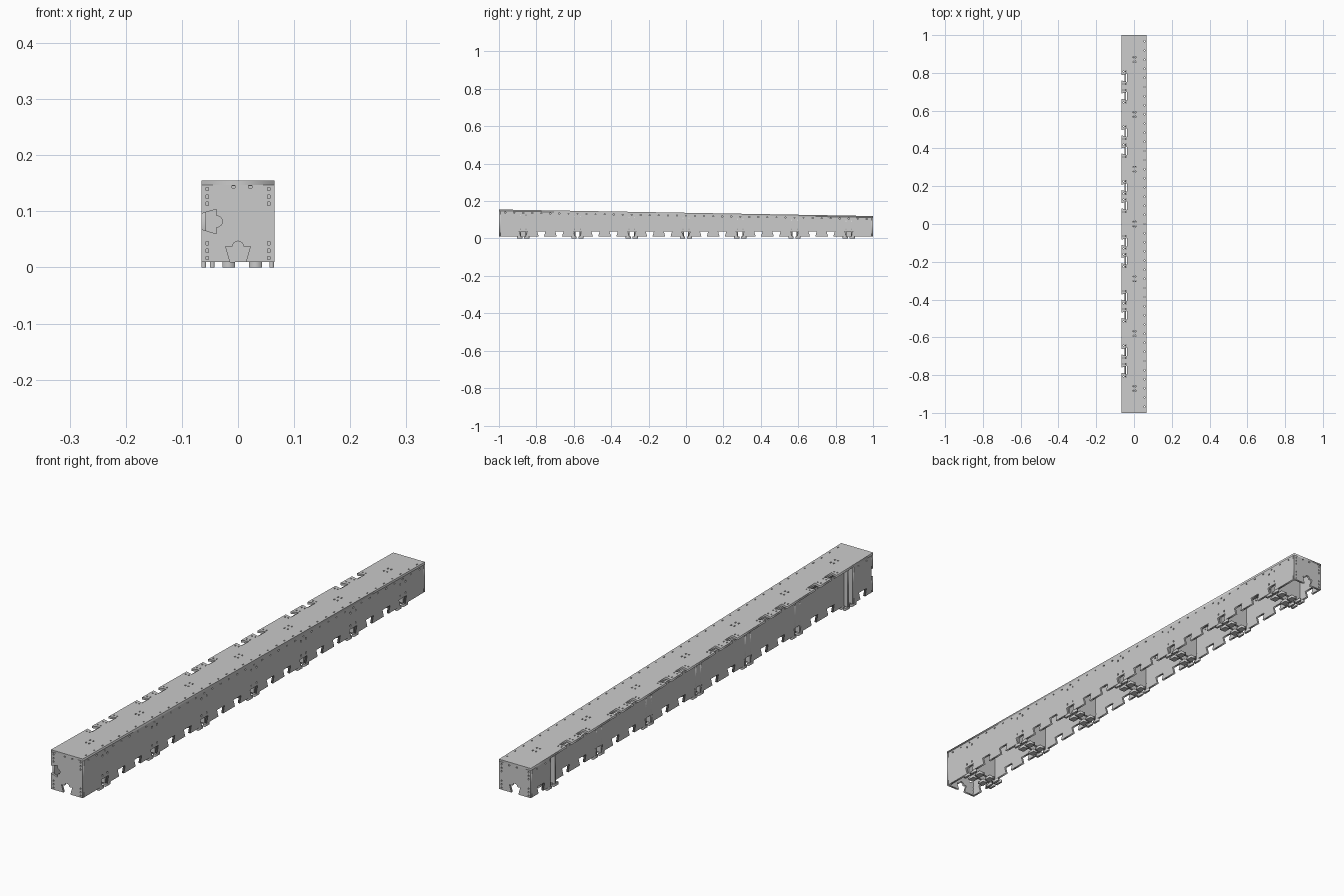
import bpy, math
from mathutils import Matrix, Vector

if "Cube" in bpy.data.objects:
    bpy.data.objects.remove(bpy.data.objects["Cube"])

T = 0.008                      # sheet thickness
STEP = 0.0967                  # dovetail pitch
RIBS = [k * 3 * STEP for k in range(-3, 4)]


def top_z(y):
    return 0.1375 - 0.0175 * y


def panel(name, outline, holes, u, v, n, origin, thick=T):
    """Flat sheet cut from an outline with holes, placed in a u/v/n frame."""
    cu = bpy.data.curves.new(name, 'CURVE')
    cu.dimensions = '2D'
    cu.fill_mode = 'BOTH'
    cu.extrude = thick / 2
    for pts in [outline] + holes:
        s = cu.splines.new('POLY')
        s.points.add(len(pts) - 1)
        for p, (a, b) in zip(s.points, pts):
            p.co = (a, b, 0, 1)
        s.use_cyclic_u = True
    tmp = bpy.data.objects.new(name + "_curve", cu)
    bpy.context.collection.objects.link(tmp)
    bpy.context.view_layer.update()
    me = bpy.data.meshes.new_from_object(tmp.evaluated_get(bpy.context.evaluated_depsgraph_get()))
    bpy.data.objects.remove(tmp)
    m = Matrix((Vector(u), Vector(v), Vector(n))).transposed().to_4x4()
    m.translation = origin
    me.transform(m)
    ob = bpy.data.objects.new(name, me)
    bpy.context.collection.objects.link(ob)
    return ob


def yz(name, outline, holes, x):
    return panel(name, outline, holes, (0, 1, 0), (0, 0, 1), (1, 0, 0), (x, 0, 0))


def xz(name, outline, holes, y):
    return panel(name, outline, holes, (1, 0, 0), (0, 0, 1), (0, -1, 0), (0, y, 0))


def dovetail(c, base, arc=False):
    """Notch points along an edge at height base, listed in rising order."""
    pts = [(c - 0.014, base), (c - 0.022, base + 0.027)]
    if arc:
        pts += [(c - 0.01 * math.cos(math.pi * i / 8), base + 0.027 + 0.01 * math.sin(math.pi * i / 8))
                for i in range(9)]
    return pts + [(c + 0.022, base + 0.027), (c + 0.014, base)]


def slot(a, b, w=0.005, h=0.007):
    return [(a - w / 2, b - h / 2), (a + w / 2, b - h / 2), (a + w / 2, b + h / 2), (a - w / 2, b + h / 2)]


def wall(name, x, y0, y1, centres):
    """Long side sheet with a dovetailed lower edge and a sloping top."""
    out = [(y0, 0.01)]
    for c in centres:
        out += dovetail(c, 0.01)
    out += [(y1, 0.01), (y1, top_z(y1) - T), (y0, top_z(y0) - T)]
    holes = []
    n = int((y1 - y0 - 0.04) / (STEP / 2))
    for i in range(n + 1):
        y = (y0 + y1) / 2 + (i - n / 2) * STEP / 2
        holes.append(slot(y, top_z(y) - 0.016, 0.007, 0.004))
    for r in RIBS:
        if y0 < r - 0.03 and r + 0.03 < y1:
            holes += [slot(r + dy, z) for dy in (-0.015, 0.015) for z in (0.05, top_z(r) - 0.03)]
    return yz(name, out, holes, x)


# Side walls: right one full length, left one set back between the end ribs
teeth = [k * STEP for k in range(-9, 10)]
wall("right_wall", 0.065 - T / 2, -1 + T, 1 - T, teeth)
wall("left_wall_recessed", -0.046, RIBS[0] - 0.015, RIBS[-1] + 0.015, teeth[1:-1])
wall("left_wall_front_end", -0.065 + T / 2, -1 + T, -0.885, [-0.94])
wall("left_wall_back_end", -0.065 + T / 2, 0.885, 1 - T, [0.94])

# Sloping top sheet with pairs of dovetails on its left edge
cuts = [r + d for r in RIBS[:-1] for d in (STEP, 2 * STEP)]
edge = []
for c in cuts:
    edge += [(-0.065 + (q - 0.0), p) for p, q in dovetail(c, 0.0)]
outline = [(0.065, -1), (0.065, 1), (-0.065, 1)] + edge[::-1] + [(-0.065, -1)]
holes = [slot(0.055, -0.967 + i * STEP / 2, 0.004, 0.007) for i in range(41)]
for r in RIBS:
    holes += [slot(x, r + dy) for x in (-0.004, 0.009) for dy in (-0.012, 0.012)]
for c in cuts:
    holes += [slot(x, c + dy, 0.004, 0.006) for x in (-0.055, -0.042) for dy in (-0.033, 0.033)]
panel("top_sheet", outline, holes, (1, 0, 0), (0, 1, -0.0175), (0, 0, 1), (0, 0, 0.1375 - T / 2))

# End sheets, the front one with an extra dovetail on its left edge
for name, s in (("front_sheet", -1), ("back_sheet", 1)):
    h = top_z(s) - (T if s > 0 else T * 0.9)
    out = [(-0.065, 0.01)] + dovetail(0, 0.01, True) + [(0.065, 0.01), (0.065, h), (-0.065, h)]
    if s < 0:
        out += [(q, p) for p, q in dovetail(0.082, -0.065, True)[::-1]]
    zs = (0.017, 0.03, 0.043, h - 0.034, h - 0.022, h - 0.008)
    holes = [slot(x, z, 0.004, 0.006) for x in (-0.055, 0.055) for z in zs]
    holes += [slot(x, h - 0.004, 0.006, 0.004) for x in (-0.008, 0.022)]
    xz(name, out, holes, s * (1 - T / 2))

# Double cross ribs with small feet below
for i, r in enumerate(RIBS):
    left = -0.065 if i in (0, 6) else -0.05
    for side in (-1, 1):
        y = r + side * 0.015
        z = top_z(y) - T
        tag = f"{i + 1}_{'front' if side < 0 else 'back'}"
        xz("rib_" + tag, [(left, 0.01), (0.058, 0.01), (0.058, z), (left, z)], [], y)
        feet = [(-0.05, -0.042), (-0.028, -0.005), (0.02, 0.043), (0.056, 0.064)]
        if left < -0.06:
            feet.append((-0.065, -0.057))
        for j, (a, b) in enumerate(feet):
            yc = r + side * 0.019
            panel(f"rib_foot_{tag}_{j + 1}",
                  [(a, yc - 0.014), (b, yc - 0.014), (b, yc + 0.014), (a, yc + 0.014)], [],
                  (1, 0, 0), (0, 1, 0), (0, 0, 1), (0, 0, 0.005), 0.01)
